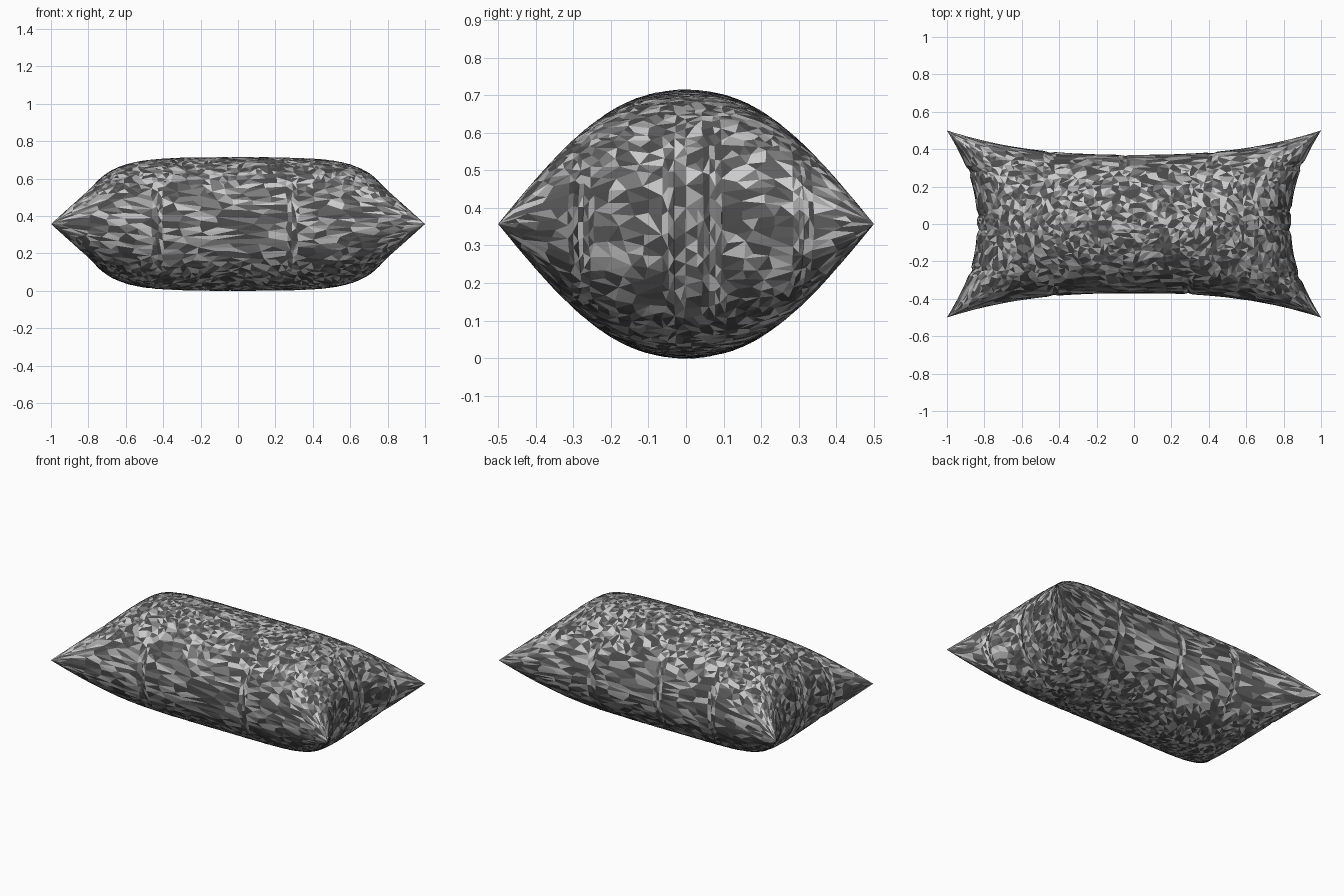
import bpy, bmesh, math, random

if "Cube" in bpy.data.objects:
    bpy.data.objects.remove(bpy.data.objects["Cube"])

random.seed(4)
NU, NV = 150, 90          # grid along length and width
MID = 0.357               # seam height, also half thickness

# pinch folds along the seams: positions on each side
FRONT, BACK = (-0.43, 0.29), (-0.45, -0.05, 0.42)
RIGHT, LEFT = (-0.28, -0.03, 0.07, 0.31), (-0.25, -0.03, 0.05, 0.28)


def fold(p, places, width=0.016):
    return sum(math.exp(-((p - c) / width) ** 2) for c in places)


def cushion_point(i, j, side):
    # samples bunch up near the seam, where the surface turns steeply
    s = math.sin(math.pi / 2 * (2 * i / NU - 1))
    t = math.sin(math.pi / 2 * (2 * j / NV - 1))
    # seam outline is drawn in between four pulled-out corners
    x = s * (0.84 + 0.16 * abs(t) ** 2.36)
    y = t * (0.37 + 0.13 * abs(x) ** 2.5)
    h = MID * math.sqrt(max(0, (1 - abs(s) ** 5.5) * (1 - t * t))) * (1 - 0.06 * s * s)
    # folds run up the sides and fade towards the crown
    y *= 1 - 0.02 * t * t * fold(x, FRONT if t < 0 else BACK)
    end = abs(s) ** 6 * fold(y, RIGHT if s > 0 else LEFT)
    x *= 1 - 0.014 * end
    h *= 1 - 0.02 * end
    # faint crumple of the cloth
    h *= 1 + random.uniform(-0.004, 0.004)
    return x, y, MID + side * h


# upper and lower panels sewn together along the seam
bm = bmesh.new()
for side in (1, -1):
    grid = [[bm.verts.new(cushion_point(i, j, side)) for j in range(NV + 1)]
            for i in range(NU + 1)]
    for i in range(NU):
        for j in range(NV):
            q = (grid[i][j], grid[i + 1][j], grid[i + 1][j + 1], grid[i][j + 1])
            bm.faces.new(q if side > 0 else q[::-1])
bmesh.ops.remove_doubles(bm, verts=bm.verts, dist=1e-5)
bmesh.ops.recalc_face_normals(bm, faces=bm.faces)
mesh = bpy.data.meshes.new("pillow")
bm.to_mesh(mesh)
bm.free()
pillow = bpy.data.objects.new("pillow", mesh)
bpy.context.collection.objects.link(pillow)

# irregular flat triangles
dec = pillow.modifiers.new("facets", 'DECIMATE')
dec.ratio = 0.15
graph = bpy.context.evaluated_depsgraph_get()
pillow.data = bpy.data.meshes.new_from_object(pillow.evaluated_get(graph))
pillow.modifiers.clear()

# patchwork fabric: each facet takes one of several greys, mostly dark
SHADES = (0.07, 0.11, 0.2, 0.38, 0.75)
for k, g in enumerate(SHADES):
    mat = bpy.data.materials.new(f"fabric_grey_{k}")
    mat.diffuse_color = (g, g, g, 1)
    mat.use_nodes = True
    mat.node_tree.nodes["Principled BSDF"].inputs["Base Color"].default_value = mat.diffuse_color
    pillow.data.materials.append(mat)
for p in pillow.data.polygons:
    p.material_index = random.choices(range(5), (6, 5, 4, 4, 4))[0]
